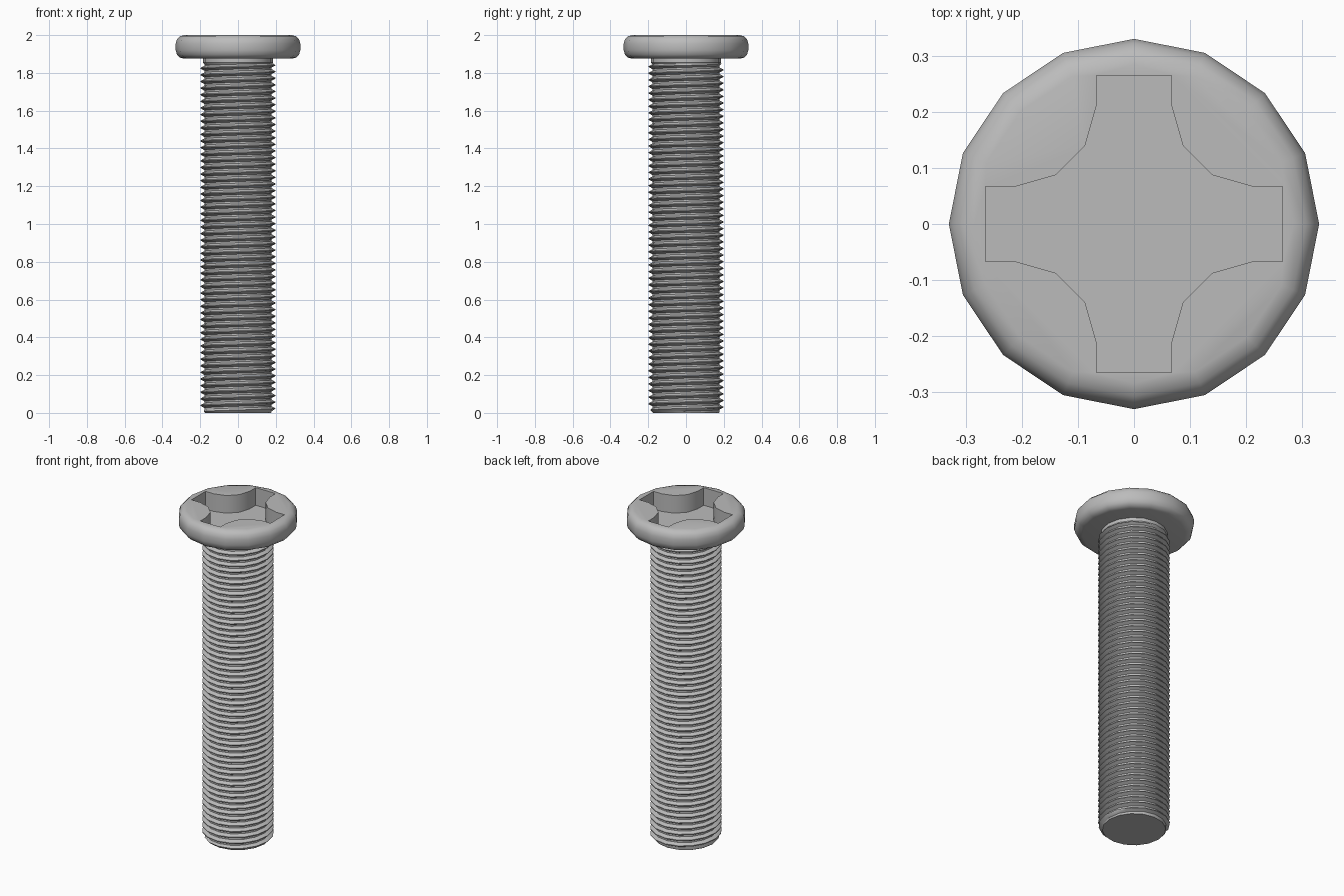
import bpy, bmesh
from math import sin, cos, tau, radians

SIDES = 16
PITCH = 0.035
CREST, ROOT = 0.198, 0.178
NECK_Z, HEAD_Z, TOP_Z = 1.855, 1.875, 2.0

cube = bpy.data.objects.get("Cube")
if cube:
    bpy.data.objects.remove(cube, do_unlink=True)

steel = bpy.data.materials.new("grey_steel")
steel.use_nodes = True
GREY = (0.5, 0.5, 0.5, 1)
steel.diffuse_color = GREY
steel.node_tree.nodes["Principled BSDF"].inputs["Base Color"].default_value = GREY


def make_object(name, bm):
    bmesh.ops.recalc_face_normals(bm, faces=bm.faces)
    mesh = bpy.data.meshes.new(name)
    bm.to_mesh(mesh)
    bm.free()
    obj = bpy.data.objects.new(name, mesh)
    bpy.context.collection.objects.link(obj)
    mesh.materials.append(steel)
    return obj


def activate(obj):
    bpy.ops.object.select_all(action="DESELECT")
    obj.select_set(True)
    bpy.context.view_layer.objects.active = obj


def smooth(obj):
    activate(obj)
    bpy.ops.object.shade_smooth_by_angle(angle=radians(32))


def lathe(name, profile):
    """Closed solid turned around z from (radius, height) points."""
    bm = bmesh.new()
    rings = [[bm.verts.new((r * cos(tau * i / SIDES), r * sin(tau * i / SIDES), z))
              for i in range(SIDES)] for r, z in profile]
    for low, high in zip(rings, rings[1:]):
        for i in range(SIDES):
            j = (i + 1) % SIDES
            bm.faces.new((low[i], low[j], high[j], high[i]))
    bm.faces.new(rings[0])
    bm.faces.new(rings[-1])
    return make_object(name, bm)


# Threaded shank: a ridge profile swept along a helix, trimmed flat at both ends
def thread_point(bm, step, offset, radius):
    z = (step / SIDES - 1 + offset) * PITCH
    z = min(max(z, 0), NECK_Z)
    radius = min(radius, 0.175 + z, ROOT + (NECK_Z - z) * 1.5)
    a = tau * step / SIDES
    return bm.verts.new((radius * cos(a), radius * sin(a), z))


ridge = [(0, ROOT), (0.25, ROOT), (0.56, CREST), (0.69, CREST), (1, ROOT)]
bm = bmesh.new()
steps = int((NECK_Z / PITCH + 2) * SIDES)
rungs = [[thread_point(bm, s, o, r) for o, r in ridge] for s in range(steps)]
for a, b in zip(rungs, rungs[1:]):
    for k in range(len(ridge) - 1):
        bm.faces.new((a[k], b[k], b[k + 1], a[k + 1]))
bmesh.ops.remove_doubles(bm, verts=bm.verts, dist=0.0002)
bmesh.ops.dissolve_degenerate(bm, edges=bm.edges, dist=0.0001)
bmesh.ops.holes_fill(bm, edges=[e for e in bm.edges if e.is_boundary], sides=0)
smooth(make_object("threaded_shank", bm))

# Plain neck under the head
smooth(lathe("neck", [(ROOT, NECK_Z - 0.01), (0.185, NECK_Z), (0.185, HEAD_Z + 0.005)]))

# Round-edged head
head = lathe("head", [(0.285, HEAD_Z), (0.307, 1.881), (0.323, 1.897), (0.33, 1.92),
                      (0.33, 1.955), (0.323, 1.978), (0.307, 1.994), (0.285, TOP_Z)])

# Cross-shaped driver recess, one arm repeated four times
arm = [(0.265, -0.067), (0.265, 0.067), (0.21, 0.067), (0.14, 0.087), (0.087, 0.14), (0.067, 0.21)]
bm = bmesh.new()
outline = []
for q in range(4):
    for x, y in arm:
        for _ in range(q):
            x, y = -y, x
        outline.append(bm.verts.new((x, y, 1.893)))
floor = bm.faces.new(outline)
walls = bmesh.ops.extrude_face_region(bm, geom=[floor])
top = [v for v in walls["geom"] if isinstance(v, bmesh.types.BMVert)]
bmesh.ops.translate(bm, verts=top, vec=(0, 0, 0.2))
cutter = make_object("recess_cutter", bm)
cutter.hide_render = True

cut = head.modifiers.new("recess", "BOOLEAN")
cut.operation = "DIFFERENCE"
cut.solver = "EXACT"
cut.object = cutter
activate(head)
bpy.ops.object.modifier_apply(modifier=cut.name)
bpy.data.objects.remove(cutter, do_unlink=True)
smooth(head)
